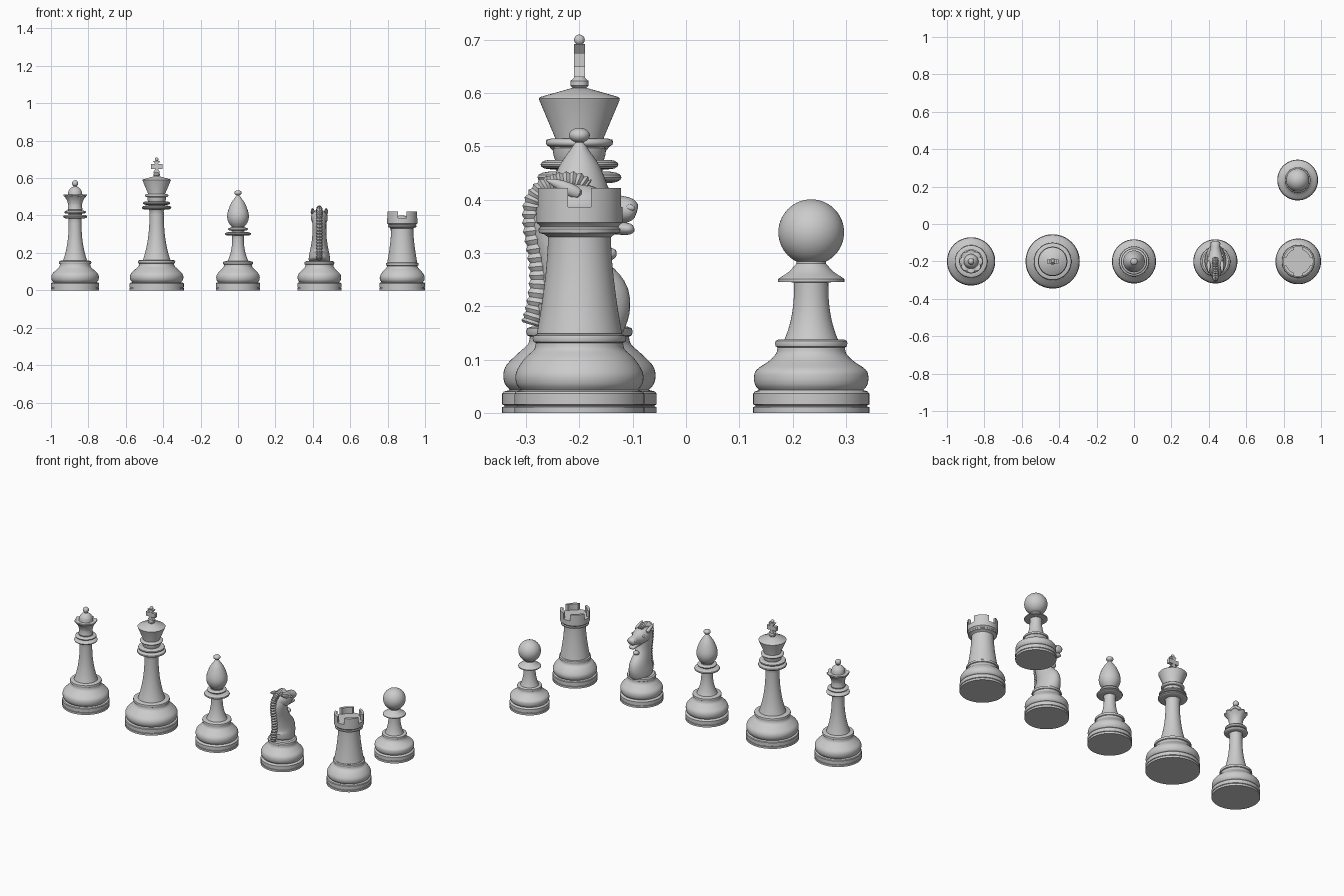
import bpy, bmesh
from math import sin, cos, pi, radians
from mathutils import Vector

if "Cube" in bpy.data.objects:
    bpy.data.objects.remove(bpy.data.objects["Cube"])


def finish(name, verts, faces, loc, angle=35, subsurf=0):
    me = bpy.data.meshes.new(name)
    me.from_pydata(verts, [], faces)
    bm = bmesh.new()
    bm.from_mesh(me)
    bmesh.ops.remove_doubles(bm, verts=bm.verts, dist=1e-6)
    bmesh.ops.recalc_face_normals(bm, faces=bm.faces)
    bm.to_mesh(me)
    bm.free()
    ob = bpy.data.objects.new(name, me)
    ob.location = loc
    bpy.context.collection.objects.link(ob)
    bpy.ops.object.select_all(action='DESELECT')
    ob.select_set(True)
    bpy.context.view_layer.objects.active = ob
    bpy.ops.object.shade_smooth_by_angle(angle=radians(angle))
    if subsurf:
        ob.modifiers.new("smooth", 'SUBSURF').levels = subsurf
        ob.modifiers["smooth"].render_levels = subsurf
    return ob


def spline(pts, n=4):
    """Catmull-Rom resampling of tuples of any length."""
    p = [Vector(q) for q in pts]
    p = [p[0]] + p + [p[-1]]
    out = []
    for i in range(1, len(p) - 2):
        a, b, c, d = p[i - 1:i + 3]
        for k in range(n):
            t = k / n
            out.append(tuple(0.5 * (2 * b + (c - a) * t + (2 * a - 5 * b + 4 * c - d) * t * t
                                    + (3 * b - a - 3 * c + d) * t ** 3)))
    return out + [tuple(p[-1])]


def lathe(name, prof, loc, n=64, warp=None):
    verts, faces = [], []
    for r, z in prof:
        for i in range(n):
            a = 2 * pi * i / n
            rr, zz = warp(r, z, a) if warp else (r, z)
            verts.append((rr * cos(a), rr * sin(a), zz))
    for j in range(len(prof) - 1):
        for i in range(n):
            k = (i + 1) % n
            faces.append((j * n + i, j * n + k, j * n + n + k, j * n + n + i))
    faces.append(tuple(range(n))[::-1])
    faces.append(tuple(range((len(prof) - 1) * n, len(prof) * n)))
    return finish(name, verts, faces, loc)


def base(R, h, ring):
    """Grooved slab, swelling and bead shared by all pieces."""
    s = h - .043
    slab = [(R, 0), (R, .011), (R - .004, .012), (R - .004, .014), (R, .016), (R, .036), (R - .003, .04)]
    swell = spline([(R * .9, .043), (R * .965, .043 + .1 * s), (R * .985, .043 + .25 * s),
                    (R * .94, .043 + .4 * s), (ring * 1.15, .043 + .58 * s),
                    (ring * .97, .043 + .72 * s), (ring * .93, .043 + .84 * s)])
    bead = [(ring * .98, .043 + .86 * s), (ring, .043 + .92 * s), (ring * .98, h - .003), (ring * .9, h)]
    return slab + swell + bead


def stem(r0, z0, r1, z1, p=2.5, n=12):
    return [(r1 + (r0 - r1) * (1 - i / n) ** p, z0 + (z1 - z0) * i / n) for i in range(n + 1)]


def bead(r, z, h, inner):
    """Rounded collar ring."""
    return [(inner, z - h)] + [(inner + (r - inner) * cos(a) ** .6, z + h * sin(a))
                               for a in (-1.3, -.9, -.45, 0, .45, .9, 1.3)] + [(inner, z + h)]


def ball(r, z, h, n=16, start=-1.5):
    return [(r * cos(start + (1.55 - start) * i / n), z + h * sin(start + (1.55 - start) * i / n))
            for i in range(n + 1)]


P = {'pawn': (.875, .235, 0), 'rook': (.878, -.2, 0), 'knight': (.435, -.2, 0),
     'bishop': (0, -.2, 0), 'king': (-.435, -.2, 0), 'queen': (-.871, -.2, 0)}

# Pawn
lathe("pawn", base(.109, .138, .068) + stem(.05, .138, .032, .245)
      + [(.062, .246), (.062, .251)] + spline([(.06, .253), (.042, .265), (.028, .28)])
      + ball(.0617, .339, .0617, 24, -1.1), P['pawn'])

# Rook tower with open battlements
lathe("rook_tower", base(.122, .148, .088) + stem(.08, .149, .059, .33, 1.6)
      + [(.066, .335), (.076, .338), (.077, .345), (.073, .349), (.076, .353), (.081, .357), (.081, .386)],
      P['rook'])
for q in range(4):
    vs, fs, m = [], [], 12
    for i in range(m + 1):
        t = -1 + 2 * i / m
        for r, half in ((.066, radians(45) - .34), (.081, radians(45) - .27)):
            a = pi / 4 + q * pi / 2 + t * half
            vs += [(r * cos(a), r * sin(a), .384), (r * cos(a), r * sin(a), .422)]
    for i in range(m):
        b = 4 * i
        fs += [(b + u, b + v, b + 4 + v, b + 4 + u) for u, v in ((0, 1), (1, 3), (3, 2), (2, 0))]
    fs += [(0, 1, 3, 2), (4 * m, 4 * m + 1, 4 * m + 3, 4 * m + 2)]
    finish("rook_battlement", vs, fs, P['rook'])

# Bishop
lathe("bishop", base(.118, .155, .08) + stem(.056, .156, .031, .285)
      + bead(.07, .302, .01, .033) + bead(.053, .327, .008, .034)
      + spline([(.034, .34), (.05, .362), (.058, .39), (.054, .422), (.038, .463), (.018, .493), (.008, .507)])
      + ball(.0195, .521, .014, 14, -1.1), P['bishop'])

# King body and cross
lathe("king_body", base(.145, .162, .1) + stem(.073, .163, .038, .425)
      + bead(.079, .442, .011, .042) + bead(.073, .466, .009, .046) + [(.049, .485), (.05, .497)]
      + bead(.063, .507, .008, .046)
      + [(.046, .517), (.075, .586), (.076, .59), (.073, .593), (.02, .608), (.013, .61), (.017, .614),
         (.017, .623), (.012, .627), (.007, .632), (.001, .633)], P['king'])
arm = [(.009, .669), (.03, .675), (.03, .649), (.009, .655)]
half = [(.02, .692)] + [(.006, .674)] + arm[1:3] + [(.006, .65), (.02, .63)]
outline = half + [(-x, z) for x, z in reversed(half)]
n = len(outline)
finish("king_cross", [(x, y, z) for y in (-.01, .01) for x, z in outline],
       [tuple(range(n)), tuple(range(n, 2 * n))]
       + [(i, (i + 1) % n, n + (i + 1) % n, n + i) for i in range(n)], P['king'])
lathe("king_finial", ball(.01, .7, .01), P['king'], 24)

# Queen body, scalloped coronet and finial
lathe("queen_body", base(.129, .158, .087) + stem(.064, .159, .034, .378)
      + bead(.064, .394, .01, .036) + bead(.058, .418, .008, .036) + [(.04, .432), (.036, .45), (.04, .48)],
      P['queen'])


def scallop(r, z, a):
    k = max(0, (r - .04) / .023) * (z > .47)
    w = abs(cos(4 * a))
    return r - .008 * k * (1 - w), z - .007 * k * (1 - w)


lathe("queen_coronet", [(.038, .425), (.035, .45), (.041, .475), (.05, .492), (.063, .507), (.062, .513),
                        (.05, .511), (.039, .511)]
      + spline([(.038, .518), (.034, .533), (.023, .547), (.009, .555)])
      + ball(.0165, .572, .0165, 14, -1.0), P['queen'], 96, scallop)

# Knight
lathe("knight_base", base(.118, .155, .08) + [(.07, .157)], P['knight'])


def loft(name, rings, n=16, subsurf=1, x=0, angle=60):
    """Elliptical rings (y, z, half depth, half width) swept in the side plane."""
    verts, faces = [], []
    for j, (y, z, d, w) in enumerate(rings):
        a, b = rings[max(j - 1, 0)], rings[min(j + 1, len(rings) - 1)]
        t = Vector((b[0] - a[0], b[1] - a[1])).normalized()
        for i in range(n):
            c = 2 * pi * i / n
            verts.append((x + w * cos(c), y - t.y * d * sin(c), z + t.x * d * sin(c)))
    for j in range(len(rings) - 1):
        for i in range(n):
            k = (i + 1) % n
            faces.append((j * n + i, j * n + k, j * n + n + k, j * n + n + i))
    faces += [tuple(range(n)), tuple(range((len(rings) - 1) * n, len(rings) * n))]
    return finish(name, verts, faces, P['knight'], angle, subsurf)


loft("knight_neck", spline([(0, .15, .078, .06), (.006, .185, .088, .057), (.008, .218, .09, .05),
                            (-.006, .255, .068, .043), (-.02, .3, .058, .038), (-.028, .34, .06, .038),
                            (-.032, .38, .058, .036), (-.03, .42, .03, .015)], 2))
loft("knight_head", spline([(-.07, .395, .02, .018), (-.03, .39, .044, .042), (.01, .384, .046, .046),
                            (.045, .38, .037, .034), (.075, .382, .027, .026), (.097, .38, .023, .027),
                            (.108, .377, .012, .014)], 2))
loft("knight_jaw", spline([(.0, .362, .025, .03), (.04, .355, .02, .024), (.075, .347, .013, .02),
                           (.095, .345, .011, .02), (.103, .346, .005, .009)], 2))
loft("knight_throat", spline([(.035, .29, .01, .012), (.055, .298, .014, .018), (.07, .3, .006, .007)], 2))
for s in (-1, 1):
    loft("knight_ear", [(.005, .408, .012, .01), (-.02, .42, .014, .012), (-.045, .432, .009, .008),
                        (-.065, .438, .001, .001)], 10, 1, s * .036)
    loft("knight_eye", [(.022, .4, .002, .002), (.027, .399, .007, .007), (.035, .397, .007, .007),
                        (.04, .396, .002, .002)], 10, 1, s * .037)
    loft("knight_nostril", [(.086, .387, .002, .002), (.092, .386, .007, .006), (.1, .384, .006, .005),
                            (.105, .383, .001, .001)], 10, 1, s * .022)

# Ridged mane from forelock down the back
path = spline([(-.09, .165), (-.08, .2), (-.074, .25), (-.078, .3), (-.086, .35), (-.085, .392),
               (-.068, .418), (-.04, .43), (-.008, .432), (.012, .42)], 6)
loft("knight_mane", [(y, z, .019 * (1.12 if j % 2 else .9), .015 * (1.15 if j % 2 else .85))
                     for j, (y, z) in enumerate(path)], 12, 0, 0, 30)
